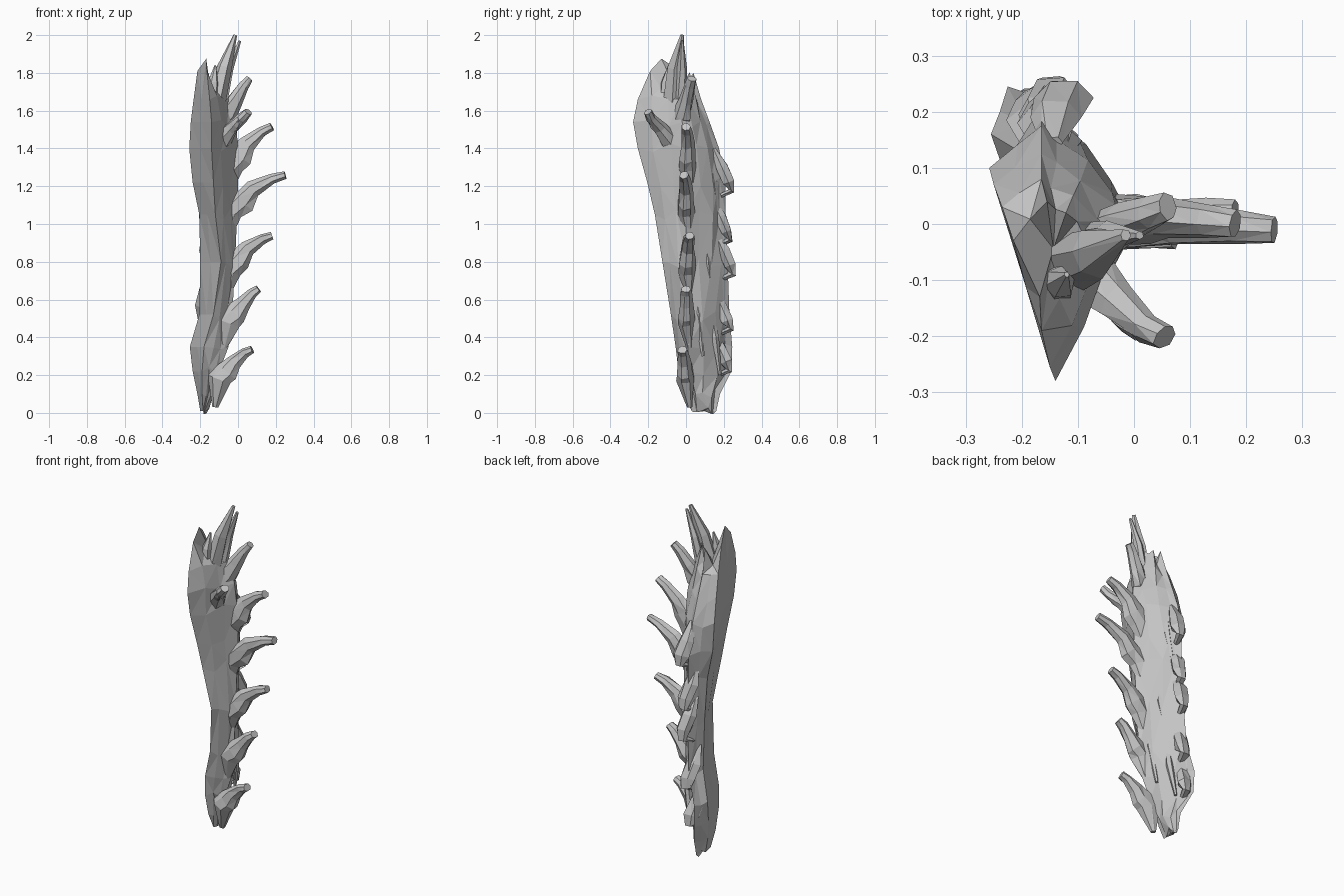
import bpy, bmesh, math, random
from mathutils import Vector

random.seed(4)
wood = bpy.data.materials.new("weathered grey wood")
wood.diffuse_color = (0.55, 0.55, 0.55, 1)


def skin(name, rings, dip=0):
    """Bridge equal-sized rings of points into a closed solid."""
    bm = bmesh.new()
    vs = [[bm.verts.new(p) for p in r] for r in rings]
    n = len(rings[0])
    for a, b in zip(vs, vs[1:]):
        for i in range(n):
            j = (i + 1) % n
            bm.faces.new((a[i], a[j], b[j], b[i]))
    for ring in (vs[0], vs[-1]):
        c = bm.verts.new(sum((v.co for v in ring), Vector()) / n)
        if ring is vs[-1]:
            c.co.z -= dip
        for i in range(n):
            bm.faces.new((ring[i], ring[(i + 1) % n], c))
    bmesh.ops.triangulate(bm, faces=[f for f in bm.faces if len(f.verts) > 3])
    bmesh.ops.recalc_face_normals(bm, faces=bm.faces)
    me = bpy.data.meshes.new(name)
    bm.to_mesh(me)
    bm.free()
    me.materials.append(wood)
    ob = bpy.data.objects.new(name, me)
    bpy.context.collection.objects.link(ob)
    return ob


def limb(name, path, radii, sides=7, rough=0.12):
    """Tapered stub; radii are (sideways, in the bend plane) per path point."""
    pts = [Vector(p) for p in path]
    whole = pts[-1] - pts[0]
    side = Vector((-whole.y, whole.x, 0)).normalized()
    rings = []
    for i, p in enumerate(pts):
        d = (pts[min(i + 1, len(pts) - 1)] - pts[max(i - 1, 0)]).normalized()
        up = d.cross(side).normalized()
        ring = []
        for k in range(sides):
            a = math.tau * k / sides
            f = 1 + random.uniform(-rough, rough)
            ring.append(p + side * math.cos(a) * radii[i][0] * f
                        + up * math.sin(a) * radii[i][1] * f)
        rings.append(ring)
    return skin(name, rings)


# Slab of split trunk: z, then front edge, ridge, back edge, inner corner (x, y each)
SECTIONS = [
    (0.01, -.185, .03, -.17, .08, -.18, .16, -.20, .10),
    (0.10, -.19, -.01, -.14, .05, -.18, .18, -.215, .10),
    (0.22, -.19, -.04, -.10, .02, -.22, .24, -.24, .13),
    (0.35, -.18, -.055, -.05, .01, -.225, .245, -.255, .16),
    (0.52, -.13, -.08, -.03, .005, -.18, .23, -.205, .13),
    (0.80, -.09, -.125, -.015, .00, -.165, .22, -.20, .11),
    (1.05, -.12, -.165, -.005, .00, -.16, .21, -.205, .09),
    (1.22, -.13, -.205, .00, .00, -.165, .21, -.24, .09),
    (1.40, -.14, -.255, .00, -.01, -.165, .175, -.258, .10),
    (1.54, -.14, -.28, -.01, -.02, -.165, .125, -.25, .07),
    (1.66, -.15, -.255, -.05, -.03, -.165, .08, -.235, .03),
    (1.76, -.165, -.19, -.085, -.03, -.155, .04, -.215, -.03),
]
# Splintered height offsets round the broken top edge
JAG = [.05, -.02, -.06, .05, .0, .05, -.03, .04, -.04, .05, .115]
rings = []
for z, *c in SECTIONS:
    A, C, D, B = [Vector((c[i], c[i + 1], z)) for i in (0, 2, 4, 6)]
    j = lambda s: Vector((random.uniform(-s, s), random.uniform(-s, s), random.uniform(-.03, .03)))
    out = Vector((.014, .007, 0))
    rings.append([A, A.lerp(C, .35) + j(.006), A.lerp(C, .7) + j(.008), C,
                  C.lerp(D, .3) + out + j(.01), C.lerp(D, .6) + out + j(.01),
                  C.lerp(D, .85) + j(.008), D, D.lerp(B, .5) + j(.004), B, B.lerp(A, .5)])
for p, dz in zip(rings[-1], JAG):
    p.z += dz
rings[-1][10] += Vector((.022, -.02, 0))
skin("trunk_slab", rings, .08)

# Row of broken branches along the ridge: base, bend, tip
BRANCHES = [
    ((-.10, .00, .18), (-.02, -.01, .27), (.075, -.02, .335)),
    ((-.06, .00, .48), (.03, .00, .575), (.11, .00, .655)),
    ((-.05, .00, .75), (.05, .01, .87), (.18, .02, .94)),
    ((-.04, .00, 1.06), (.08, .00, 1.185), (.25, -.01, 1.26)),
    ((-.04, .01, 1.30), (.05, .01, 1.425), (.18, .00, 1.515)),
    ((-.11, -.04, 1.53), (-.02, .00, 1.65), (.06, .03, 1.77)),
]
for i, (a, b, c) in enumerate(BRANCHES):
    root, bend, tip = Vector(a), Vector(b), Vector(c)
    limb(f"ridge_branch_{i + 1}",
         [root + Vector((-.02, .02, -.15)), root, root.lerp(bend, .55) + Vector((0, 0, -.01)), bend,
          bend.lerp(tip, .6) + Vector((0, 0, .01)), tip],
         [(.015, .015), (.048, .07), (.043, .066), (.036, .045), (.03, .028), (.025, .021)])

# Forked branch on the front side
limb("side_branch", [(-.10, -.07, 1.38), (-.08, -.09, 1.45), (-.03, -.14, 1.51), (.02, -.185, 1.56), (.055, -.20, 1.595)],
     [(.05, .03), (.055, .05), (.036, .036), (.028, .028), (.024, .022)])
limb("side_branch_fork", [(-.07, -.10, 1.46), (-.01, -.17, 1.53), (.012, -.19, 1.56)],
     [(.035, .035), (.025, .025), (.02, .02)])

# Splinters of the broken top
SPLINTERS = [
    ((-.13, -.07, 1.60), (-.075, -.055, 1.83), (-.015, -.02, 2.0), .07, .010),
    ((-.09, -.03, 1.64), (-.045, -.02, 1.82), (.01, -.02, 1.97), .045, .008),
    ((-.14, -.11, 1.64), (-.135, -.105, 1.75), (-.12, -.09, 1.84), .05, .005),
]
for i, (a, b, c, r, t) in enumerate(SPLINTERS):
    limb(f"top_splinter_{i + 1}", [a, b, c], [(r * .8, r * .8), (r * .6, r * .55), (t, t)], 6)

# Drooping knots along the back edge: height, reach in x, reach in y
KNOTS = [(.23, -.18, .23), (.45, -.16, .24), (.74, -.15, .25), (.92, -.145, .235), (1.18, -.125, .245)]
for i, (z, x, y) in enumerate(KNOTS):
    limb(f"back_knot_{i + 1}",
         [(x - .02, y - .10, z + .22), (x - .015, y - .055, z + .12), (x, y - .02, z + .04), (x, y - .004, z - .005),
          (x - .02, y - .06, z - .03)],
         [(.02, .012), (.045, .035), (.045, .034), (.03, .02), (.02, .012)], 6, .2)

# Long bark ridges running down the broad outer face
for i, (t, z0, z1) in enumerate([(.25, .3, .75), (.5, .55, 1.05), (.7, .2, .6), (.4, .95, 1.4), (.65, 1.0, 1.45)]):
    p = Vector((-.035, .01, 0)).lerp(Vector((-.165, .21, 0)), t)
    limb(f"bark_ridge_{i + 1}",
         [p + Vector((-.02, .03, z0)), p + Vector((.005, .005, (z0 + z1) / 2)), p + Vector((-.01, -.03, z1))],
         [(.008, .008), (.022, .02), (.006, .006)], 5)
